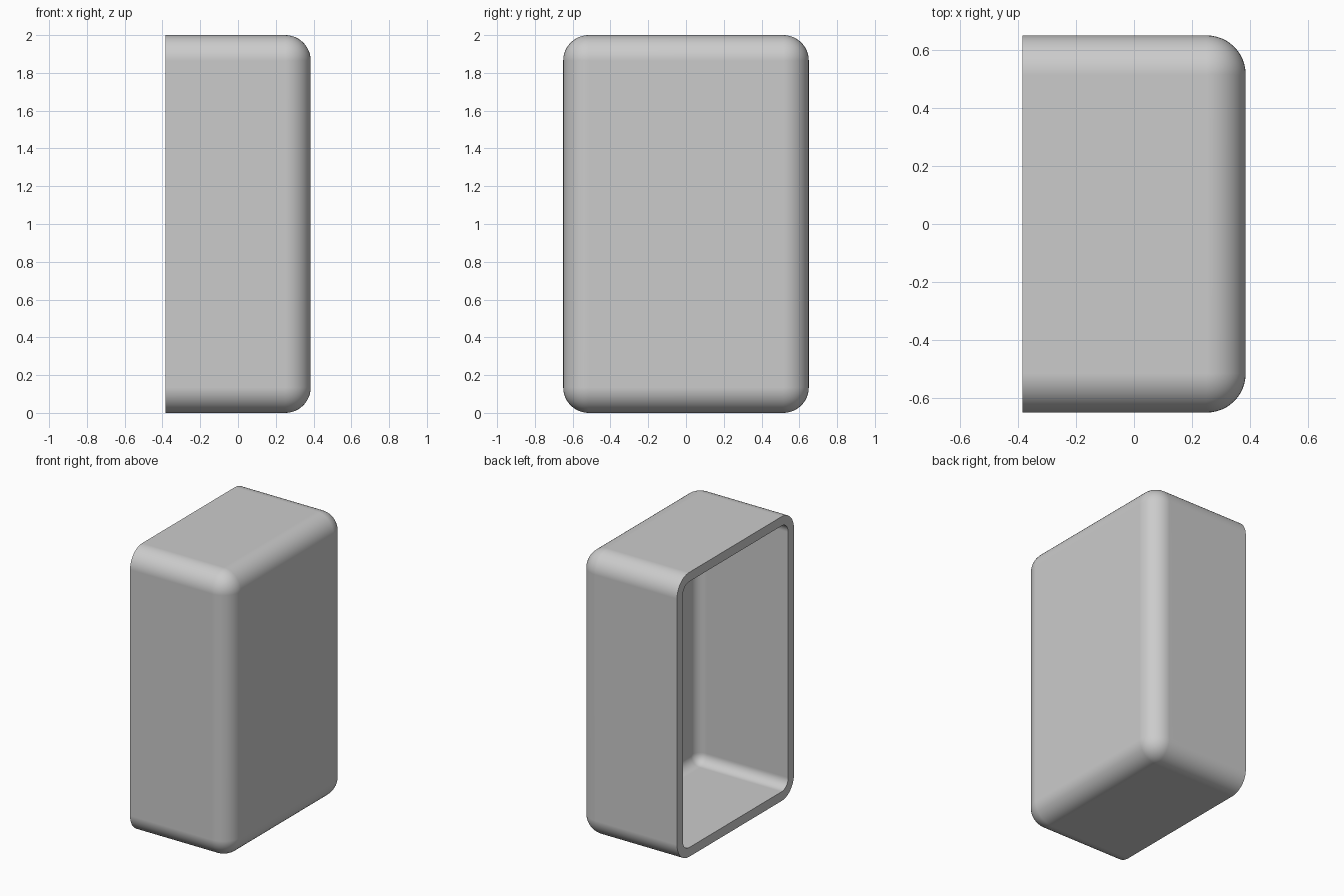
import bpy
import bmesh
from mathutils import Matrix

HALF_X, HALF_Y, HEIGHT = 0.385, 0.65, 2.0
RADIUS, WALL = 0.135, 0.065
EXTRA = 0.5  # extra depth, cut off to leave the open side

if "Cube" in bpy.data.objects:
    bpy.data.objects.remove(bpy.data.objects["Cube"], do_unlink=True)

# Plain grey material
grey = bpy.data.materials.new("plain_grey")
grey.use_nodes = True
colour = (0.6, 0.6, 0.6, 1.0)
grey.diffuse_color = colour
grey.node_tree.nodes["Principled BSDF"].inputs["Base Color"].default_value = colour

# Rounded block, sliced open on the right side
bm = bmesh.new()
size = Matrix.Diagonal((2 * HALF_X + EXTRA, 2 * HALF_Y, HEIGHT, 1))
place = Matrix.Translation((-EXTRA / 2, 0, HEIGHT / 2))
bmesh.ops.create_cube(bm, size=1, matrix=place @ size)
bmesh.ops.bevel(bm, geom=bm.edges[:], offset=RADIUS, offset_type='OFFSET',
                segments=12, profile=0.5, affect='EDGES')
bmesh.ops.bisect_plane(bm, geom=bm.verts[:] + bm.edges[:] + bm.faces[:],
                       plane_co=(-HALF_X, 0, 0), plane_no=(-1, 0, 0),
                       clear_outer=True)
bmesh.ops.recalc_face_normals(bm, faces=bm.faces[:])
# The open mesh must face away from its middle
end_face = max(bm.faces, key=lambda f: f.calc_center_median().x)
if end_face.normal.x < 0:
    bmesh.ops.reverse_faces(bm, faces=bm.faces[:])
mesh = bpy.data.meshes.new("open_box_shell")
bm.to_mesh(mesh)
bm.free()
mesh.materials.append(grey)
shell = bpy.data.objects.new("open_box_shell", mesh)
bpy.context.scene.collection.objects.link(shell)

# Inward wall thickness with a flat rim
for other in bpy.context.selected_objects:
    other.select_set(False)
bpy.context.view_layer.objects.active = shell
shell.select_set(True)
solid = shell.modifiers.new("wall", 'SOLIDIFY')
solid.thickness = WALL
solid.offset = -1
solid.use_even_offset = True
bpy.ops.object.modifier_apply(modifier=solid.name)

# Smooth fillets, crisp rim, flat large faces
bpy.ops.object.shade_smooth_by_angle(angle=0.6)
weighted = shell.modifiers.new("flat_sides", 'WEIGHTED_NORMAL')
weighted.keep_sharp = True
